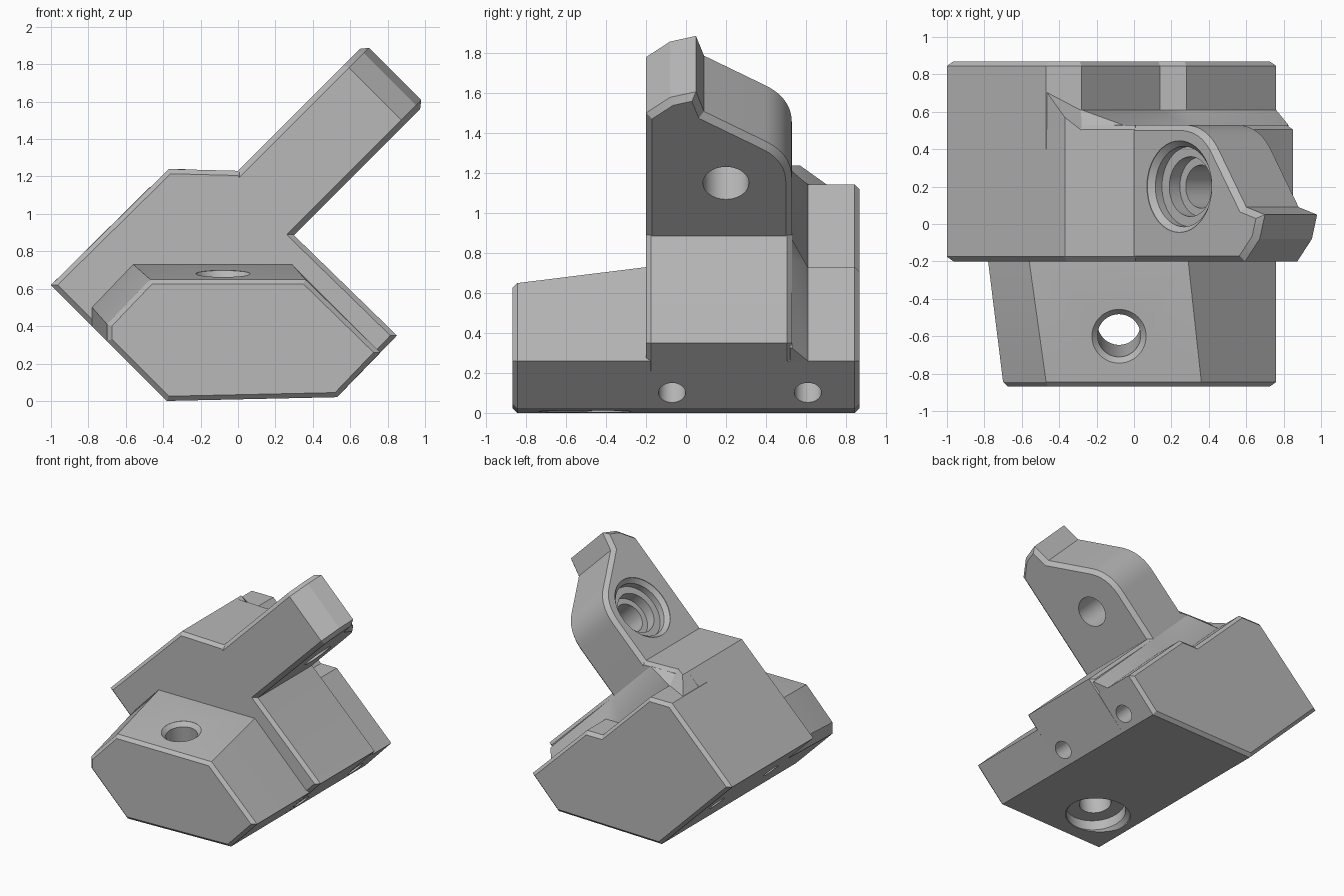
import bpy, bmesh, math
from mathutils import Vector

if "Cube" in bpy.data.objects:
    bpy.data.objects.remove(bpy.data.objects["Cube"])

grey = bpy.data.materials.new("plain_grey")
grey.use_nodes = True
grey.diffuse_color = (0.48, 0.48, 0.48, 1)
grey.node_tree.nodes["Principled BSDF"].inputs["Base Color"].default_value = grey.diffuse_color


def make(name, bm):
    bmesh.ops.recalc_face_normals(bm, faces=bm.faces)
    mesh = bpy.data.meshes.new(name)
    bm.to_mesh(mesh)
    bm.free()
    mesh.materials.append(grey)
    ob = bpy.data.objects.new(name, mesh)
    bpy.context.collection.objects.link(ob)
    return ob


def loft(name, rings):
    """Skin matching closed rings of points and cap both ends."""
    bm = bmesh.new()
    rows = [[bm.verts.new(p) for p in ring] for ring in rings]
    n = len(rows[0])
    for a, b in zip(rows, rows[1:]):
        for i in range(n):
            j = (i + 1) % n
            bm.faces.new((a[i], a[j], b[j], b[i]))
    bm.faces.new(rows[0])
    bm.faces.new(rows[-1])
    return make(name, bm)


def inset(pts, d):
    """Move every edge of a polygon inward by d."""
    n = len(pts)
    area = sum(pts[i - 1][0] * pts[i][1] - pts[i][0] * pts[i - 1][1] for i in range(n))
    turn = 1 if area > 0 else -1
    out = []
    for i in range(n):
        p = Vector(pts[i])
        e1 = (p - Vector(pts[i - 1])).normalized()
        e2 = (Vector(pts[(i + 1) % n]) - p).normalized()
        n1 = Vector((-e1.y, e1.x)) * turn
        n2 = Vector((-e2.y, e2.x)) * turn
        out.append(tuple(p + (n1 + n2) * (d / (1 + n1.dot(n2)))))
    return out


def at_y(pts, y):
    return [(x, y, z) for x, z in pts]


def turned(origin, direction, profile, sides=48):
    """Hole cutter: (radius, depth) steps turned around an axis."""
    q = Vector(direction).to_track_quat('Z', 'Y')
    rings = []
    for r, depth in profile:
        rings.append([Vector(origin) + q @ Vector((r * math.cos(a), r * math.sin(a), depth))
                      for a in (math.tau * i / sides for i in range(sides))])
    ob = loft("hole_cutter", rings)
    ob.hide_render = True
    return ob


C = 0.025
low_left, low_right = (-0.38, 0), (0.53, 0.02)

# Middle body
mid = [(-1, 0.62), (-0.37, 1.24), (0.01, 1.23), (0.295, 0.89), (0.85, 0.35), low_right, low_left]
middle = loft("middle_body", [at_y(inset(mid, C), -0.2), at_y(mid, -0.2 + C),
                              at_y(mid, 0.53 - C), at_y(inset(mid, C), 0.53)])

# Tapered front block
front = [(-0.7, 0.32), (-0.7, 0.41), (-0.47, 0.65), (0.36, 0.65), (0.76, 0.26), low_right, low_left]
rear = [(-0.78, 0.4), (-0.78, 0.5), (-0.56, 0.73), (0.29, 0.73), (0.76, 0.26), low_right, low_left]
front_block = loft("front_block", [at_y(inset(front, C), -0.87), at_y(front, -0.87 + C),
                                   at_y(rear, -0.2), at_y(rear, -0.175)])

# Stepped back block
back = [(-1, 0.62), (-0.47, 1.145), (-0.28, 1.145), (0.14, 0.73), (0.28, 0.73),
        (0.76, 0.26), low_right, low_left]
back_block = loft("back_block", [at_y(back, 0.4), at_y(back, 0.87 - C), at_y(inset(back, C), 0.87)])

# Sloping step between middle body and back block
step_a = [(-0.3, 1.21), (-0.06, 1.21), (0.28, 0.87), (0.38, 0.77), (0.825, 0.325), (0.55, 0.05), (-0.3, 0.9)]
step_b = [(-0.3, 1.145), (-0.28, 1.145), (0.14, 0.73), (0.28, 0.73), (0.76, 0.26), (0.55, 0.05), (-0.3, 0.9)]
step = loft("sloped_step", [at_y(step_a, 0.52), at_y(step_a, 0.53), at_y(step_b, 0.61)])

# Small ramp on top of the step
bm = bmesh.new()
for p in [(-0.47, 0.71, 1.14), (-0.37, 0.57, 1.24), (-0.28, 0.61, 1.14), (-0.28, 0.5, 1.24),
          (-0.37, 0.5, 1.24), (-0.47, 0.5, 1.14), (-0.28, 0.5, 1.14)]:
    bm.verts.new(p)
bmesh.ops.convex_hull(bm, input=bm.verts)
ramp = make("top_ramp", bm)

# Tilted arm: outline in y and distance along the arm, extruded through its thickness
shape = [(-0.2, 0.64), (-0.2, 1.68), (-0.08, 1.79), (0.05, 1.83), (0.09, 1.69)]
p0, p1, p2 = Vector((0.39, 1.485)), Vector((0.53, 1.393)), Vector((0.53, 1.216))
for i in range(11):
    t = i / 10
    shape.append(tuple(p0 * (1 - t) ** 2 + p1 * 2 * t * (1 - t) + p2 * t * t))
shape.append((0.53, 0.64))
R = math.sqrt(0.5)


def on_arm(pts, w):
    return [((u + w) * R, y, (u - w) * R) for y, u in pts]


arm = loft("tilted_arm", [on_arm(inset(shape, 0.03), -0.87), on_arm(shape, -0.84),
                          on_arm(shape, -0.445), on_arm(inset(shape, 0.03), -0.415)])

# Holes
cutters = [
    turned((0.245, 0.2, 1.47), (1, 0, -1),
           [(0.245, -0.2), (0.245, 0), (0.215, 0.03), (0.215, 0.08), (0.16, 0.08),
            (0.16, 0.16), (0.115, 0.16), (0.115, 0.6)]),
    turned((-0.08, -0.6, 0.68), (0, 0.12, -1),
           [(0.145, -0.1), (0.145, 0), (0.115, 0.03), (0.115, 0.57), (0.215, 0.57),
            (0.215, 0.65), (0.245, 0.68), (0.245, 0.9)]),
]
for y in (-0.07, 0.61):
    for x, z, dx in ((0.605, 0.105, -1), (-0.7, 0.32, 1)):
        cutters.append(turned((x, y, z), (dx, 0, 1), [(0.068, -0.1), (0.068, 0.35)], 32))

jobs = {arm: cutters[:1], front_block: cutters[1:2], middle: cutters[2:4],
        back_block: cutters[4:], step: cutters[4:]}
for ob, tools in jobs.items():
    for tool in tools:
        mod = ob.modifiers.new("hole", 'BOOLEAN')
        mod.operation, mod.solver, mod.object = 'DIFFERENCE', 'EXACT', tool
bpy.context.view_layer.update()
graph = bpy.context.evaluated_depsgraph_get()
cut = {ob: bpy.data.meshes.new_from_object(ob.evaluated_get(graph)) for ob in jobs}
for ob, mesh in cut.items():
    ob.modifiers.clear()
    ob.data = mesh
for tool in cutters:
    bpy.data.objects.remove(tool)

# Smooth the round walls, keep the edges sharp
bpy.ops.object.select_all(action='DESELECT')
for ob in (middle, front_block, back_block, step, ramp, arm):
    ob.select_set(True)
bpy.context.view_layer.objects.active = arm
bpy.ops.object.shade_smooth_by_angle(angle=math.radians(25))
